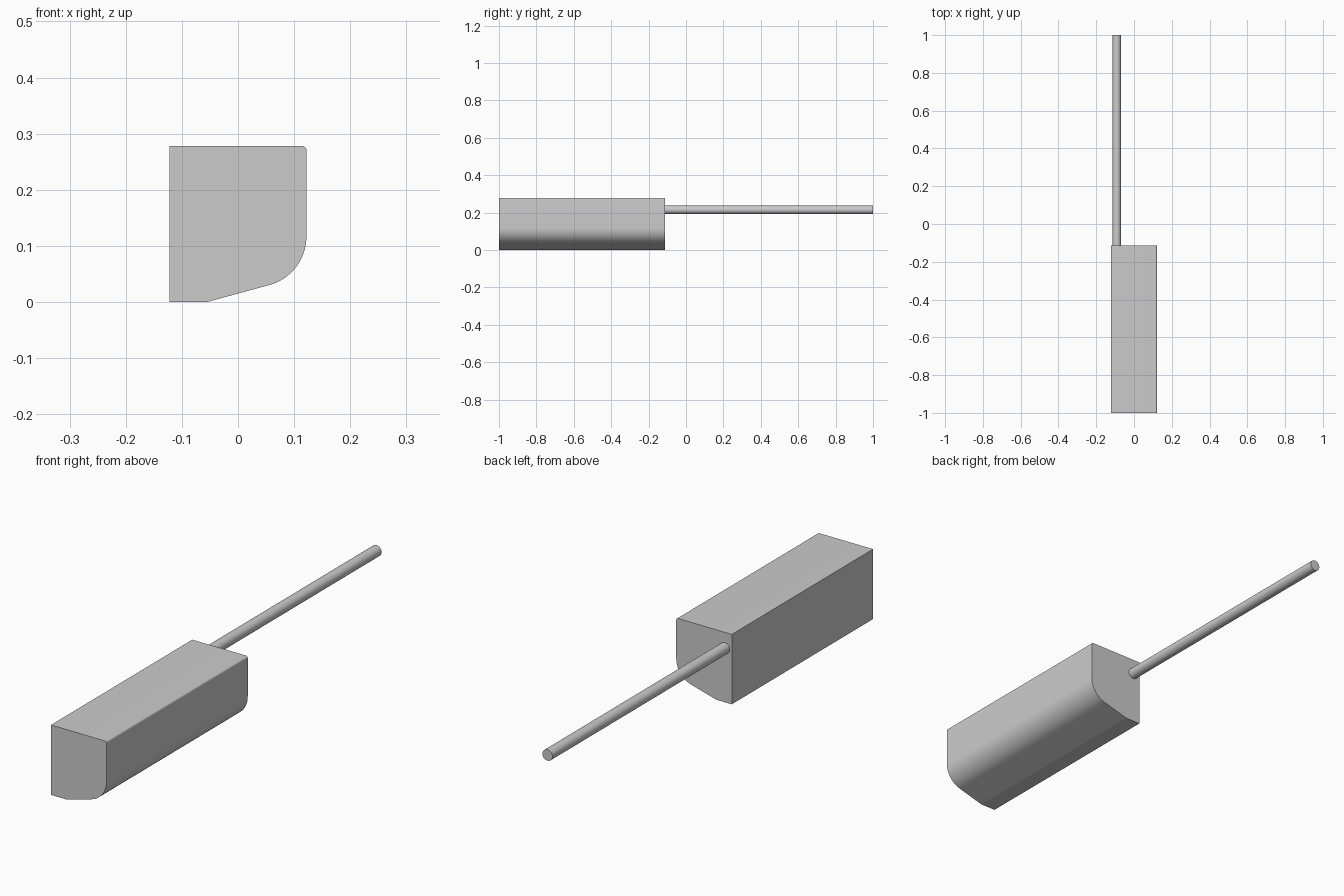
import bpy, bmesh
from math import sin, cos, radians, pi
from mathutils import Matrix, Vector

if "Cube" in bpy.data.objects:
    bpy.data.objects.remove(bpy.data.objects["Cube"])

Y_FRONT, Y_JOIN, Y_BACK = -1.0, -0.113, 1.0


def arc(cx, cz, r, a0, a1, n):
    """Points on an arc in the x-z plane, angles in degrees."""
    angles = [radians(a0 + (a1 - a0) * i / n) for i in range(n + 1)]
    return [(cx + r * cos(a), cz + r * sin(a)) for a in angles]


def add_object(name, bm):
    bmesh.ops.recalc_face_normals(bm, faces=bm.faces)
    mesh = bpy.data.meshes.new(name)
    bm.to_mesh(mesh)
    bm.free()
    obj = bpy.data.objects.new(name, mesh)
    bpy.context.collection.objects.link(obj)
    bpy.ops.object.select_all(action='DESELECT')
    obj.select_set(True)
    bpy.context.view_layer.objects.active = obj
    bpy.ops.object.shade_smooth_by_angle(angle=radians(14))
    return obj


# Body: flat left and top, sloped underside rolling into the right side
profile = [(-0.122, 0.278), (-0.122, 0.0), (-0.055, 0.0)]
profile += arc(0.032, 0.117, 0.09, -75, 0, 20)
profile += arc(0.114, 0.27, 0.008, 0, 90, 8)
bm = bmesh.new()
face = bm.faces.new([bm.verts.new((x, Y_FRONT, z)) for x, z in profile])
extruded = bmesh.ops.extrude_face_region(bm, geom=[face], use_keep_orig=True)
moved = [v for v in extruded['geom'] if isinstance(v, bmesh.types.BMVert)]
bmesh.ops.translate(bm, verts=moved, vec=Vector((0, Y_JOIN - Y_FRONT, 0)))
add_object("body", bm)

# Rod: thin round bar leaving the back face near its upper left corner
y_start = Y_JOIN - 0.005
bm = bmesh.new()
place = Matrix.Translation((-0.091, (y_start + Y_BACK) / 2, 0.215)) @ Matrix.Rotation(pi / 2, 4, 'X')
bmesh.ops.create_cone(bm, cap_ends=True, segments=48, radius1=0.022, radius2=0.022,
                      depth=Y_BACK - y_start, matrix=place)
add_object("rod", bm)
